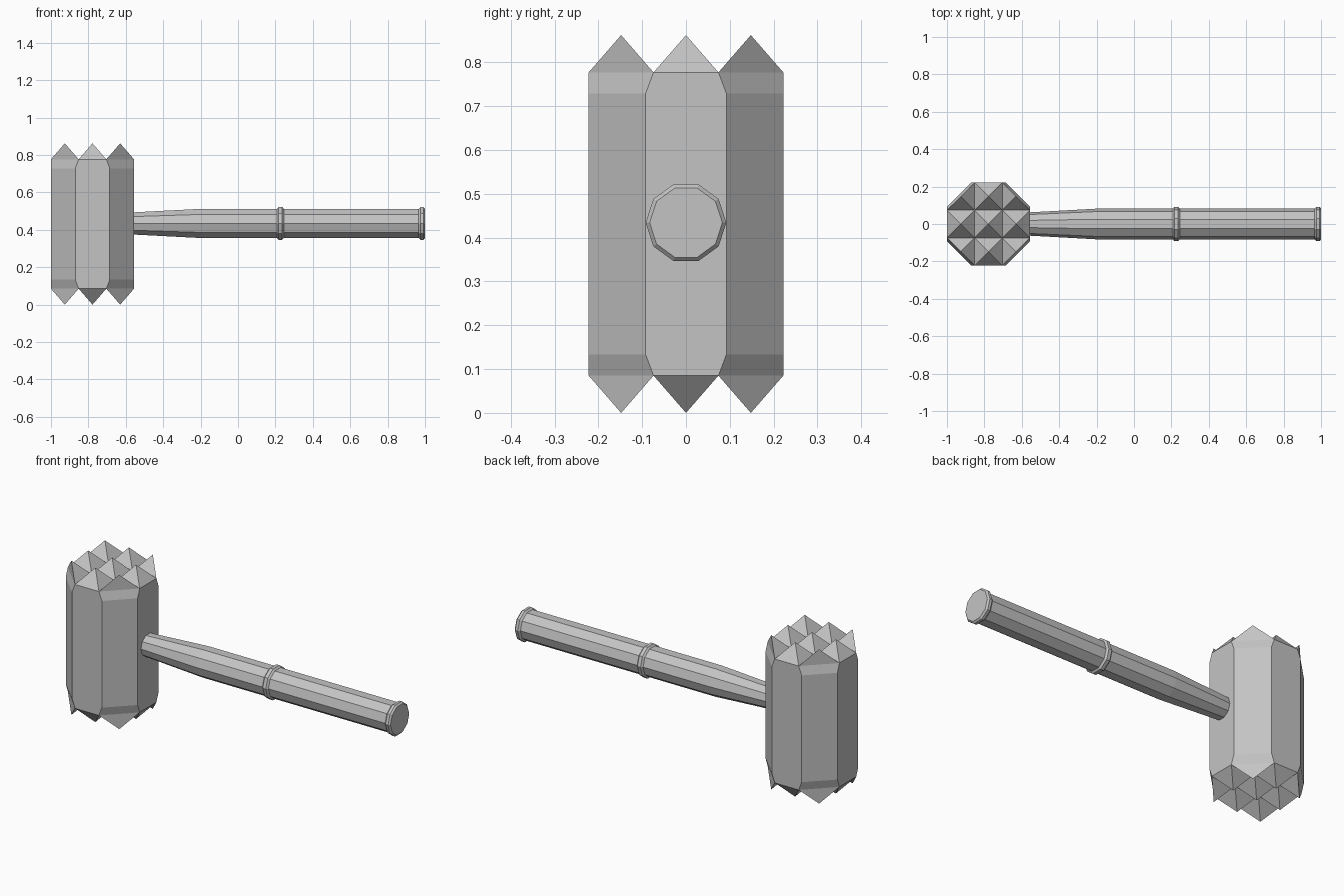
import bpy, bmesh, math
from mathutils import Vector, Matrix

cube = bpy.data.objects.get("Cube")
if cube:
    bpy.data.objects.remove(cube, do_unlink=True)

steel = bpy.data.materials.new("grey_metal")
steel.use_nodes = True
GREY = (0.55, 0.55, 0.55, 1)
steel.diffuse_color = GREY
steel.node_tree.nodes["Principled BSDF"].inputs["Base Color"].default_value = GREY

MID_Z = 0.431


def finish(bm, name, location):
    bmesh.ops.remove_doubles(bm, verts=bm.verts, dist=0.0005)
    bmesh.ops.recalc_face_normals(bm, faces=bm.faces)
    mesh = bpy.data.meshes.new(name)
    bm.to_mesh(mesh)
    bm.free()
    mesh.materials.append(steel)
    obj = bpy.data.objects.new(name, mesh)
    obj.location = location
    bpy.context.collection.objects.link(obj)


# Mallet head: octagonal block whose two ends carry a 3 x 3 grid of pyramids
HALF, CELL = 0.222, 0.148
BODY_Z, RIM_Z, PEAK_Z = 0.298, 0.346, MID_Z
bm = bmesh.new()


def face(*points):
    bm.faces.new([bm.verts.new(p) for p in points])


def octagon(side, z):
    quarter = [Vector((HALF, -side, z)), Vector((HALF, side, z))]
    return [Matrix.Rotation(math.pi / 2 * k, 3, 'Z') @ p
            for k in range(4) for p in quarter]


def spike(i, j, s):
    centre = Vector((i * CELL, j * CELL, s * RIM_Z))
    apex = Vector((centre.x, centre.y, s * PEAK_Z))
    corners = [centre + Vector((a, b, 0)) * CELL / 2
               for a, b in ((-1, -1), (1, -1), (1, 1), (-1, 1))]
    for k in range(4):
        edge = (corners[k], corners[(k + 1) % 4])
        # Corner spikes are cut off along the diagonal of the octagon
        if all(abs(p.x) + abs(p.y) < 2 * CELL + 0.001 for p in edge):
            face(*edge, apex)


lower, upper = octagon(0.092, -BODY_Z), octagon(0.092, BODY_Z)
for k in range(8):
    n = (k + 1) % 8
    face(lower[k], lower[n], upper[n], upper[k])
for s in (-1, 1):
    body, rim = octagon(0.092, s * BODY_Z), octagon(CELL / 2, s * RIM_Z)
    for k in range(8):
        n = (k + 1) % 8
        face(body[k], body[n], rim[n], rim[k])
        if k % 2:
            apex = (rim[k] + rim[n]) / 2
            apex.z = s * PEAK_Z
            face(rim[k], rim[n], apex)
    for i in (-1, 0, 1):
        for j in (-1, 0, 1):
            spike(i, j, s)
finish(bm, "mallet_head", (-0.778, 0, MID_Z))

# Handle: ten-sided turned bar with a middle ring and an end ring
profile = [(-0.7, 0.054), (-0.565, 0.062), (-0.2, 0.082), (0.208, 0.082),
           (0.217, 0.092), (0.236, 0.092), (0.245, 0.082), (0.966, 0.082),
           (0.976, 0.092), (0.991, 0.092), (1.0, 0.083)]
SIDES = 10
bm = bmesh.new()
rings = [[bm.verts.new((x, r * math.cos(a), r * math.sin(a)))
          for a in (2 * math.pi * k / SIDES for k in range(SIDES))]
         for x, r in profile]
for first, second in zip(rings, rings[1:]):
    for k in range(SIDES):
        n = (k + 1) % SIDES
        bm.faces.new((first[k], first[n], second[n], second[k]))
bm.faces.new(rings[0])
bm.faces.new(rings[-1])
finish(bm, "handle", (0, 0, MID_Z + 0.003))
